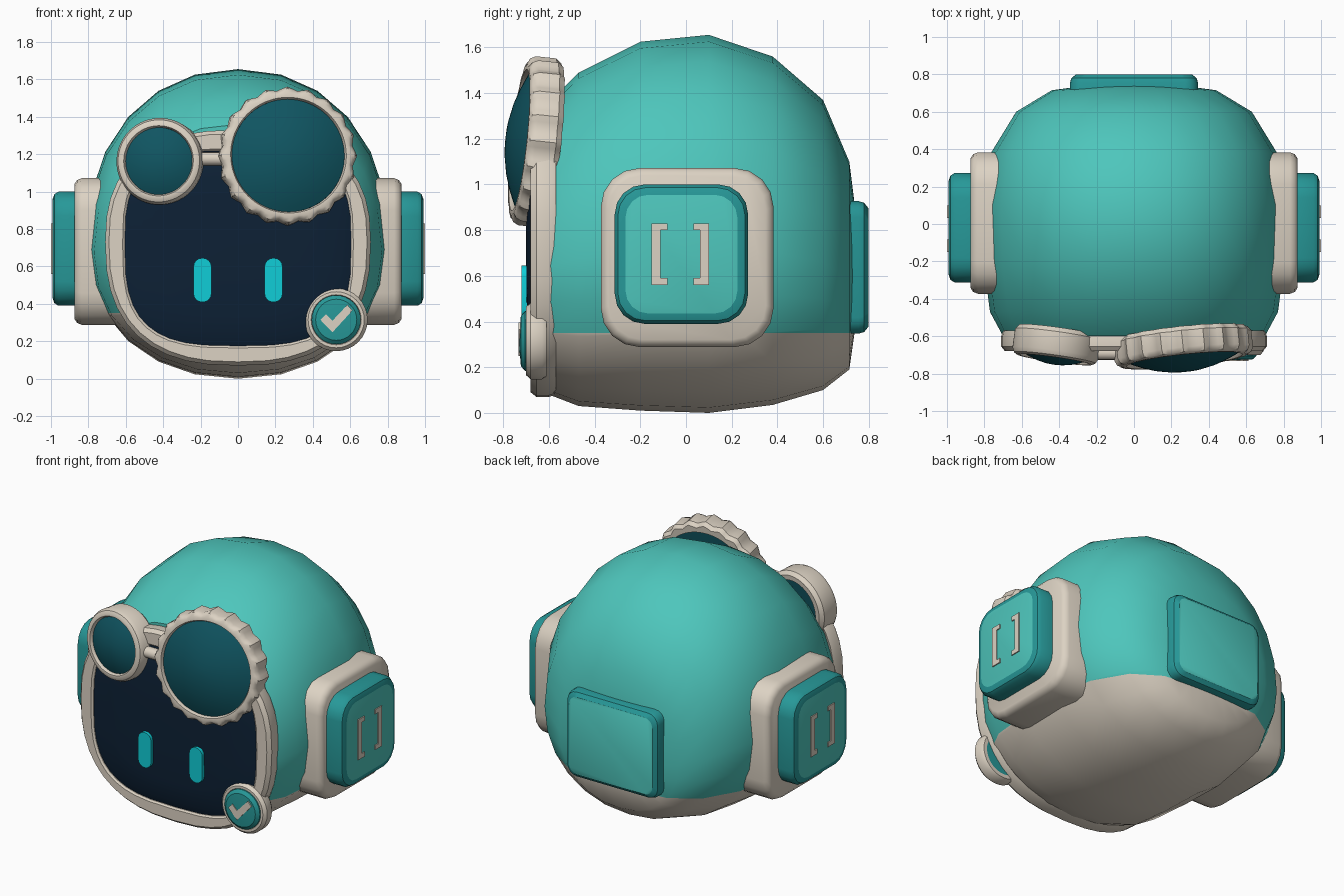
import bpy, bmesh, math
from mathutils import Matrix, Vector

if "Cube" in bpy.data.objects:
    bpy.data.objects.remove(bpy.data.objects["Cube"])


def colour(name, r, g, b):
    m = bpy.data.materials.new(name)
    m.diffuse_color = (r, g, b, 1)
    m.use_nodes = True
    m.node_tree.nodes["Principled BSDF"].inputs["Base Color"].default_value = m.diffuse_color
    return m


TEAL = colour("teal", .076, .565, .503)
DEEP = colour("deep_teal", .020, .315, .315)
CREAM = colour("cream", .716, .645, .546)
GLASS = colour("dark_glass", .005, .090, .120)
NAVY = colour("navy_screen", .004, .015, .036)
CYAN = colour("cyan_light", .005, .610, .680)


def frame(loc, yaw=0, tilt=0):
    """Local x right, y up, z outwards; yaw 0 faces the front, 90 the right."""
    return (Matrix.Translation(loc) @ Matrix.Rotation(math.radians(yaw), 4, 'Z')
            @ Matrix.Rotation(math.radians(90 - tilt), 4, 'X'))


def finish(name, bm, mats, matrix=None, angle=35):
    bmesh.ops.recalc_face_normals(bm, faces=bm.faces)
    me = bpy.data.meshes.new(name)
    bm.to_mesh(me)
    bm.free()
    for m in mats:
        me.materials.append(m)
    ob = bpy.data.objects.new(name, me)
    bpy.context.collection.objects.link(ob)
    if matrix:
        ob.matrix_world = matrix
    bpy.ops.object.select_all(action='DESELECT')
    ob.select_set(True)
    bpy.context.view_layer.objects.active = ob
    bpy.ops.object.shade_smooth_by_angle(angle=math.radians(angle))
    return ob


def loft(rings, closed=False, cap_mat=0):
    """Skin a list of (outline, depth) rings; cap the ends or close the loop."""
    bm = bmesh.new()
    vs = [[bm.verts.new((x, y, d)) for x, y in pts] for pts, d in rings]
    n = len(vs[0])
    pairs = list(zip(vs, vs[1:])) + ([(vs[-1], vs[0])] if closed else [])
    for a, b in pairs:
        for i in range(n):
            j = (i + 1) % n
            bm.faces.new((a[i], a[j], b[j], b[i]))
    if not closed:
        bm.faces.new(vs[0][::-1])
        bm.faces.new(vs[-1]).material_index = cap_mat
    return bm


def circle(r, n=32, wave=0, lobes=20):
    return [((r + wave * math.cos(lobes * t)) * math.cos(t),
             (r + wave * math.cos(lobes * t)) * math.sin(t))
            for t in (2 * math.pi * i / n for i in range(n))]


def egg(hw, bottom, top, mid, p=2.0, n=24):
    """Superellipse with different heights above and below its middle."""
    pts = []
    for i in range(n):
        t = 2 * math.pi * i / n
        c, s = math.cos(t), math.sin(t)
        x = math.copysign(abs(c) ** (2 / p), c) * hw
        h = (top - mid) if s > 0 else (mid - bottom)
        pts.append((x, mid + math.copysign(abs(s) ** (2 / p), s) * h))
    return pts


def rrect(w, h, r, seg=4):
    pts = []
    for k, (sx, sy) in enumerate(((1, 1), (-1, 1), (-1, -1), (1, -1))):
        for i in range(seg + 1):
            t = math.pi / 2 * (k + i / seg)
            pts.append((sx * (w - r) + r * math.cos(t), sy * (h - r) + r * math.sin(t)))
    return pts


# Head shell: egg sections lofted front to back, cream below a level line
sections = [(-.60, .70, .08, 1.36), (-.47, .77, .03, 1.49), (-.20, .805, .01, 1.625),
            (.10, .81, 0, 1.655), (.38, .765, .035, 1.56), (.60, .63, .10, 1.37),
            (.715, .44, .19, 1.10), (.745, .22, .40, .86)]
bm = loft([(egg(w, b, t, b + .44 * (t - b), 2.15), -y) for y, w, b, t in sections])
bmesh.ops.bisect_plane(bm, geom=bm.verts[:] + bm.edges[:] + bm.faces[:],
                       plane_co=(0, .35, 0), plane_no=(0, 1, 0))
for f in bm.faces:
    f.material_index = int(f.calc_center_median().y < .35)
finish("head_shell", bm, [TEAL, CREAM], frame((0, 0, 0)), 45)


# Face frame and the slightly domed screen inside it
def outer(k):
    return egg(.71 - k, .07 + k, 1.33 - k, .73, 2.5, 40)


def inner(s):
    return egg(.605 * s, .72 - .545 * s, .72 + .50 * s, .72, 3.1, 40)


finish("face_frame", loft([(outer(.01), .57), (outer(0), .60), (outer(0), .655),
                           (outer(.02), .68), (inner(1.02), .68), (inner(1), .67),
                           (inner(1), .62)], closed=True), [CREAM], frame((0, 0, 0)))
finish("face_screen", loft([(inner(1), .64), (inner(1), .665), (inner(.92), .682),
                            (inner(.7), .695), (inner(.3), .70)]),
       [NAVY], frame((0, 0, 0)))

# Eyes
for side, x in (("left", -.19), ("right", .19)):
    finish(side + "_eye", loft([(rrect(.048, .118, .046), 0), (rrect(.048, .118, .046), .03)]),
           [CYAN], frame((x, -.69, .527)))


# Goggles: rim with a domed lens; the large rim is scalloped
def goggle(name, loc, yaw, tilt, r, lens, depth, wave):
    m = frame(loc, yaw, tilt)
    n = 80
    finish(name + "_rim", loft([
        (circle(lens, n), -depth), (circle(r - .02, n, wave), -depth),
        (circle(r, n, wave), -depth + .025), (circle(r, n, wave), -.035),
        (circle(r - .012, n, wave), -.010), (circle(r - .03, n, wave / 2), 0),
        (circle(lens + .008, n), 0), (circle(lens, n), -.015)], closed=True), [CREAM], m)
    bulge = [(circle(lens * s, 40), -.02 + lens * .26 * (1 - s * s))
             for s in (1, .9, .75, .55, .3, .08)]
    finish(name + "_lens", loft([(circle(lens, 40), -depth + .01)] + bulge), [GLASS], m)


goggle("small_goggle", (-.425, -.725, 1.165), -8, 4, .232, .18, .16, 0)
goggle("large_goggle", (.27, -.73, 1.195), 6, 6, .362, .303, .15, .010)
finish("goggle_bridge", loft([(circle(.036, 16), -.09), (circle(.036, 16), .09)]),
       [CREAM], Matrix.Translation((-.15, -.69, 1.175)) @ Matrix.Rotation(math.pi / 2, 4, 'Y'))

# Round badge with a tick plate
finish("badge_rim", loft([(circle(.13), 0), (circle(.155), 0), (circle(.168), .02),
                          (circle(.168), .07), (circle(.15), .09), (circle(.134), .09),
                          (circle(.13), .08)], closed=True), [CREAM], frame((.525, -.61, .315)))
finish("badge_face", loft([(circle(.131), 0), (circle(.131), .095), (circle(.11), .113),
                           (circle(.05), .118)]), [DEEP], frame((.525, -.61, .315)))
tick = [(-.085, 0), (-.02, -.067), (.087, .05), (.06, .08), (-.02, -.005), (-.055, .03)]
finish("badge_tick", loft([(tick, .115), (tick, .123)]), [CREAM], frame((.525, -.61, .315)))

# Ears: cream pad, deep teal block with a lighter face, thin bar trim
for side, s in (("right", 1), ("left", -1)):
    pad = [(rrect(.378, .392, .17), .60), (rrect(.378, .392, .17), .835),
           (rrect(.368, .382, .165), .86), (rrect(.345, .36, .15), .875)]
    finish(side + "_ear_pad", loft(pad), [CREAM], frame((0, .005, .68), 90 * s))
    block = [(rrect(.292, .305, .13), .86), (rrect(.292, .305, .13), .96),
             (rrect(.278, .291, .12), .982), (rrect(.245, .26, .10), .993)]
    finish(side + "_ear_block", loft(block, cap_mat=1), [DEEP, TEAL],
           frame((0, -.02, .695), 90 * s))
    for k, d in (("front", -1), ("rear", 1)):
        bar = [(0, -.135), (0, .135), (-.068, .135), (-.068, .105),
               (-.038, .105), (-.038, -.105), (-.068, -.105), (-.068, -.135)]
        bar = [(s * d * (x + .125), y) for x, y in bar]
        finish(f"{side}_ear_{k}_trim", loft([(bar, .991), (bar, 1.0)]), [CREAM],
               frame((0, -.025, .695), 90 * s))

# Back panel
finish("back_panel", loft([(rrect(.342, .29, .07), .64), (rrect(.342, .29, .07), .755),
                           (rrect(.335, .283, .07), .78), (rrect(.31, .258, .06), .80)],
                          cap_mat=1), [DEEP, TEAL], frame((0, 0, .637), 180))
